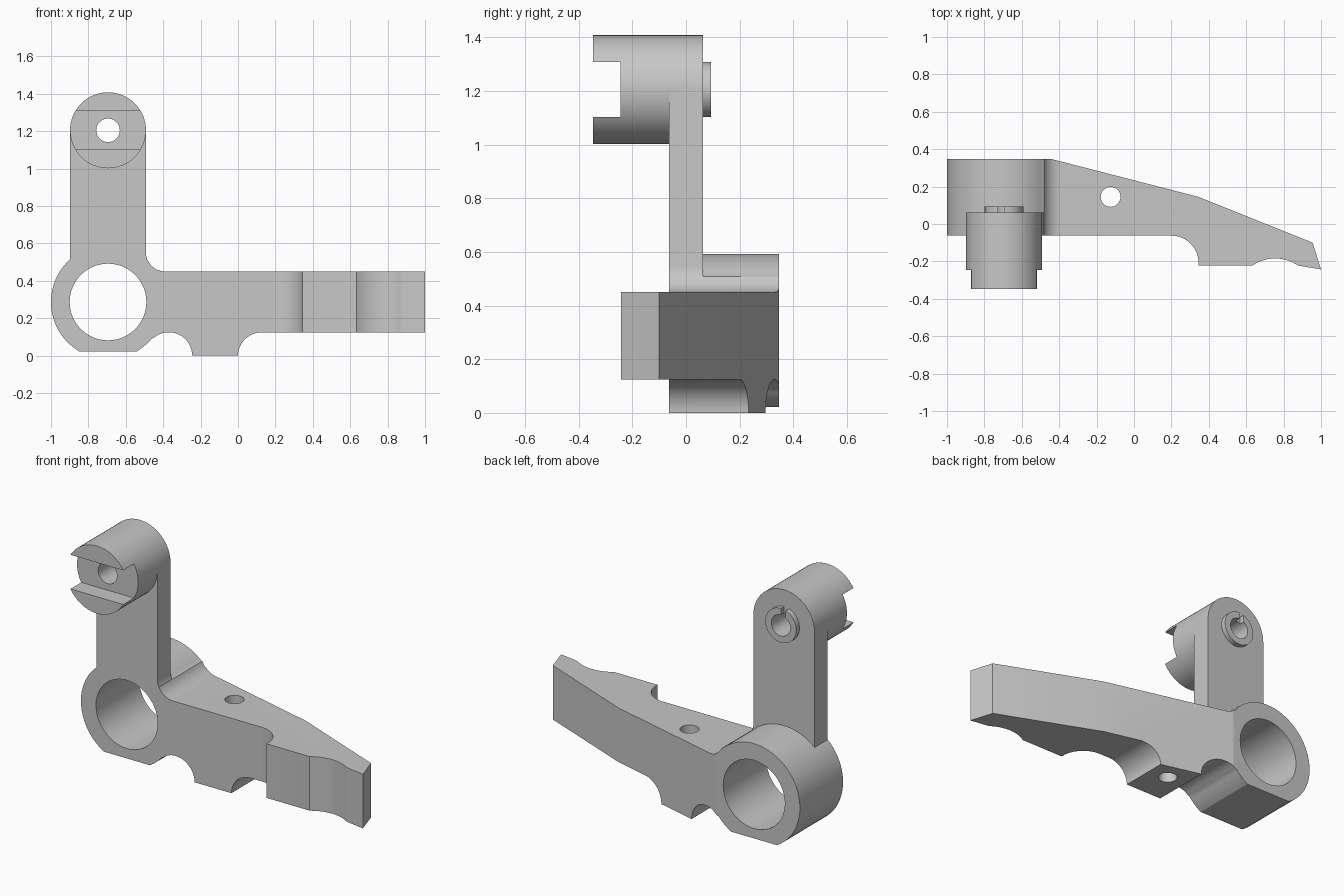
import bpy, bmesh
from math import sin, cos, radians

old = bpy.data.objects.get("Cube")
if old:
    bpy.data.objects.remove(old, do_unlink=True)

grey = bpy.data.materials.new("light grey")
grey.use_nodes = True
colour = (0.57, 0.57, 0.57, 1)
grey.diffuse_color = colour
grey.node_tree.nodes["Principled BSDF"].inputs["Base Color"].default_value = colour

BORE = (-0.695, 0.287)
PIVOT = (-0.695, 1.205)
R = 0.203
FRONT, BACK = -0.0625, 0.0625


def arc(c, r, a0, a1, n=16):
    """Points on an arc, angles in degrees."""
    steps = [radians(a0 + (a1 - a0) * i / n) for i in range(n + 1)]
    return [(c[0] + r * cos(a), c[1] + r * sin(a)) for a in steps]


def circle(c, r, n=64):
    return arc(c, r, 0, 360, n)[:-1]


def rect(x0, x1, z0, z1):
    return [(x0, z0), (x1, z0), (x1, z1), (x0, z1)]


def prism(name, pts, lo, hi, axis="y"):
    """Extrude a closed profile along y (profile in xz) or z (profile in xy)."""
    place = (lambda p, d: (p[0], d, p[1])) if axis == "y" else (lambda p, d: (p[0], p[1], d))
    bm = bmesh.new()
    a = [bm.verts.new(place(p, lo)) for p in pts]
    b = [bm.verts.new(place(p, hi)) for p in pts]
    bm.faces.new(a)
    bm.faces.new(b[::-1])
    for i in range(len(pts)):
        j = (i + 1) % len(pts)
        bm.faces.new((a[i], b[i], b[j], a[j]))
    bmesh.ops.recalc_face_normals(bm, faces=bm.faces)
    mesh = bpy.data.meshes.new(name)
    bm.to_mesh(mesh)
    bm.free()
    mesh.materials.append(grey)
    ob = bpy.data.objects.new(name, mesh)
    bpy.context.collection.objects.link(ob)
    return ob


def combine(ob, other, operation):
    mod = ob.modifiers.new("cut", "BOOLEAN")
    mod.object, mod.operation, mod.solver = other, operation, "EXACT"
    bpy.context.view_layer.objects.active = ob
    bpy.ops.object.modifier_apply(modifier=mod.name)
    bpy.data.objects.remove(other, do_unlink=True)


# Ring, arm and foot: side profile
side = arc(BORE, 0.305, 47, 240, 56)
side += arc(BORE, 0.305, 300, 320, 6)
side += arc((-0.37, 0), 0.125, 130, 0)
side += [(0.13 + 0.13 * cos(radians(a)), 0.125 * sin(radians(a))) for a in range(180, 89, -6)]
side += [(1.1, 0.125), (1.1, 0.45)]
side += arc((-0.39, 0.55), 0.1, 270, 205, 10)
lever = prism("lever_bracket", side, -0.6, 0.6)

# Tapered arm: plan profile
plan = [(-1.1, FRONT), (-1.1, 0.347), (-0.44, 0.347), (0.345, 0.145), (0.955, -0.10),
        (1.0, -0.243), (0.88, -0.223)]
plan += arc((0.755, -0.398), 0.214, 55, 125, 14)
plan += [(0.63, -0.222), (0.345, -0.222)]
plan += arc((0.2, FRONT - 0.145), 0.145, 0, 90)
combine(lever, prism("plan_cutter", plan, -0.2, 0.9, "z"), "INTERSECT")

# Upright with fillet at the arm
left, right = PIVOT[0] - R, PIVOT[0] + R
post = [(left, 0.4), (-0.4, 0.4), (-0.4, 0.45)]
post += arc((right + 0.1, 0.55), 0.1, 264, 180, 12) + [(right, PIVOT[1]), (left, PIVOT[1])]
combine(lever, prism("upright", post, FRONT, BACK), "UNION")

# Slotted pivot boss and rear collar
boss = prism("boss", circle(PIVOT, R), -0.347, BACK)
combine(boss, prism("slot", rect(-1.2, 0, 1.103, 1.308), -0.5, -0.245), "DIFFERENCE")
combine(lever, boss, "UNION")
collar = prism("collar", circle(PIVOT, 0.103, 48), 0.03, 0.093)
combine(collar, prism("notch", rect(-0.728, -0.696, 1.205, 1.4), BACK, 0.2), "DIFFERENCE")
combine(lever, collar, "UNION")

# Through holes
combine(lever, prism("main_bore", circle(BORE, 0.205), -0.7, 0.7), "DIFFERENCE")
combine(lever, prism("pin_hole", circle(PIVOT, 0.063, 40), -0.7, 0.7), "DIFFERENCE")
combine(lever, prism("foot_hole", circle((-0.125, 0.145), 0.053, 40), -0.3, 0.9, "z"), "DIFFERENCE")

bpy.ops.object.select_all(action="DESELECT")
lever.select_set(True)
bpy.context.view_layer.objects.active = lever
bpy.ops.object.shade_smooth_by_angle(angle=radians(25))
